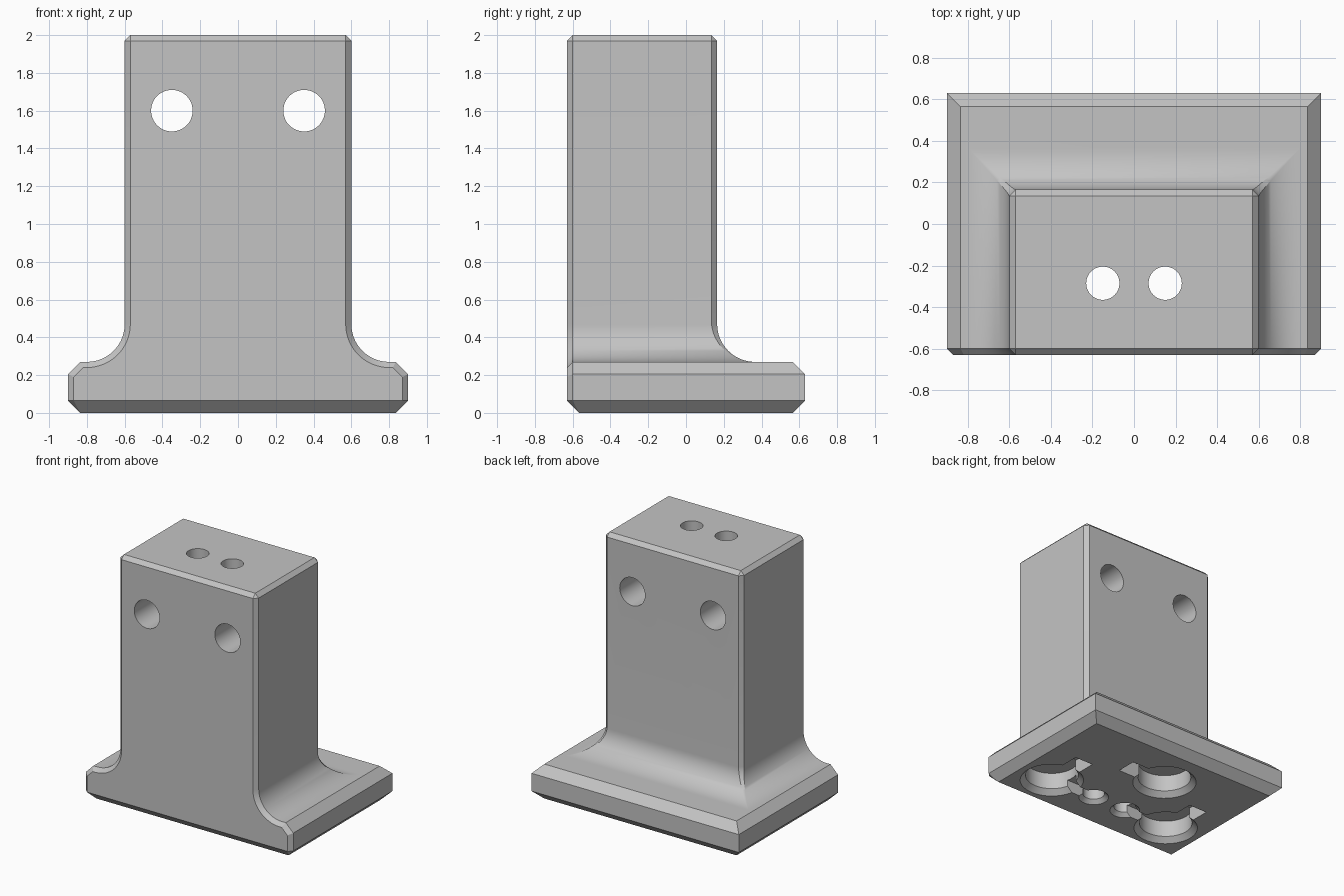
import bpy, bmesh
from math import sin, cos, pi, radians
from mathutils import Matrix

cube = bpy.data.objects.get("Cube")
if cube:
    bpy.data.objects.remove(cube, do_unlink=True)

grey = bpy.data.materials.new("plain grey")
grey.use_nodes = True
grey.diffuse_color = (0.55, 0.55, 0.55, 1)
grey.node_tree.nodes["Principled BSDF"].inputs["Base Color"].default_value = (0.55, 0.55, 0.55, 1)


def make_object(name, bm):
    bmesh.ops.remove_doubles(bm, verts=bm.verts, dist=1e-5)
    bmesh.ops.recalc_face_normals(bm, faces=bm.faces)
    mesh = bpy.data.meshes.new(name)
    bm.to_mesh(mesh)
    bm.free()
    obj = bpy.data.objects.new(name, mesh)
    bpy.context.collection.objects.link(obj)
    mesh.materials.append(grey)
    return obj


# Rows from bottom to top: z, half width, back y, corner bevel,
# front edge y, inset front edge x, y, z
FRONT, EDGE = -0.63, -0.60
rows = [
    (0, 0.835, 0.565, 0, -0.565, 0.835, -0.565, 0),
    (0.065, 0.9, 0.63, 0, EDGE, 0.87, FRONT, 0.065),
    (0.205, 0.9, 0.63, 0, EDGE, 0.87, FRONT, 0.19),
    (0.27, 0.835, 0.565, 0, EDGE, 0.82, FRONT, 0.24),
]
STEPS = 16
for i in range(STEPS + 1):
    t = pi / 2 * i / STEPS
    x = 0.8 - 0.2 * sin(t)
    rows.append((0.47 - 0.2 * cos(t), x, x - 0.435, 0.03 * i / STEPS, EDGE,
                 0.8 - 0.23 * sin(t), FRONT, 0.47 - 0.23 * cos(t)))
rows += [
    (1.97, 0.6, 0.165, 0.03, EDGE, 0.57, FRONT, 1.97),
    (2, 0.57, 0.135, 0, EDGE, 0.57, EDGE, 2),
]

# Body: rings joined into bevelled plate, fillet and column
bm = bmesh.new()
rings = []
for z, x, back, c, fy, qx, qy, qz in rows:
    half = [(qx, qy, qz), (x, fy, z), (x, back - c, z), (x - c, back, z)]
    ring = half + [(-px, py, pz) for px, py, pz in reversed(half)]
    rings.append([bm.verts.new(p) for p in ring])
last = len(rings) - 1
for k in range(last):
    a, b = rings[k], rings[k + 1]
    for j in range(8):
        if j < 7 or k in (0, last - 1):
            n = (j + 1) % 8
            bm.faces.new((a[j], a[n], b[n], b[j]))
bm.faces.new(rings[0])
bm.faces.new(rings[-1])
inner = rings[1:last]
bm.faces.new([r[0] for r in inner] + [r[7] for r in reversed(inner)])
bmesh.ops.remove_doubles(bm, verts=bm.verts, dist=1e-5)
bmesh.ops.dissolve_degenerate(bm, edges=bm.edges, dist=1e-5)
body = make_object("bracket_body", bm)


def cut(name, bm):
    cutter = make_object(name, bm)
    cutter.hide_render = True
    mod = body.modifiers.new(name, "BOOLEAN")
    mod.operation = "DIFFERENCE"
    mod.solver = "EXACT"
    mod.object = cutter
    bpy.context.view_layer.objects.active = body
    bpy.ops.object.modifier_apply(modifier=name)
    bpy.data.objects.remove(cutter, do_unlink=True)


def round_cut(name, profile, matrix, sides=48):
    # Turned cutter from (radius, height) points
    bm = bmesh.new()
    loops = [[bm.verts.new((r * cos(2 * pi * i / sides), r * sin(2 * pi * i / sides), h))
              for i in range(sides)] for r, h in profile]
    for a, b in zip(loops, loops[1:]):
        for i in range(sides):
            n = (i + 1) % sides
            bm.faces.new((a[i], a[n], b[n], b[i]))
    bm.faces.new(loops[0])
    bm.faces.new(loops[-1])
    bm.transform(matrix)
    cut(name, bm)


def box_cut(name, x0, x1, y0, y1, depth):
    bm = bmesh.new()
    bmesh.ops.create_cube(bm, size=1)
    bm.transform(Matrix.Translation(((x0 + x1) / 2, (y0 + y1) / 2, depth / 2 - 0.05))
                 @ Matrix.Diagonal((x1 - x0, y1 - y0, depth + 0.1, 1)))
    cut(name, bm)


# Cross holes and vertical holes with countersunk lower ends
for s in (-1, 1):
    round_cut("cross_hole", [(0.11, -1), (0.11, 1)],
              Matrix.Translation((s * 0.35, 0, 1.6)) @ Matrix.Rotation(radians(90), 4, "X"))
    round_cut("vertical_hole", [(0.13, -0.02), (0.08, 0.03), (0.08, 2.1)],
              Matrix.Translation((s * 0.15, -0.285, 0)))

# Round pockets underneath, each with a side slot
for px, py in ((0.55, -0.29), (-0.55, -0.29), (-0.11, 0.22)):
    round_cut("pocket", [(0.255, -0.02), (0.195, 0.04), (0.195, 0.17)],
              Matrix.Translation((px, py, 0)))
    if py < 0:
        box_cut("pocket_slot", px - 0.08, px + 0.08, py, py + 0.37, 0.12)
    else:
        box_cut("pocket_slot", px, px + 0.37, py - 0.08, py + 0.08, 0.12)

# Short channels from the front pockets to the vertical holes
for s in (-1, 1):
    a, b = sorted((s * 0.15, s * 0.5))
    box_cut("channel", a, b, -0.335, -0.235, 0.09)

bpy.ops.object.select_all(action="DESELECT")
body.select_set(True)
bpy.context.view_layer.objects.active = body
bpy.ops.object.shade_smooth_by_angle(angle=radians(30))
